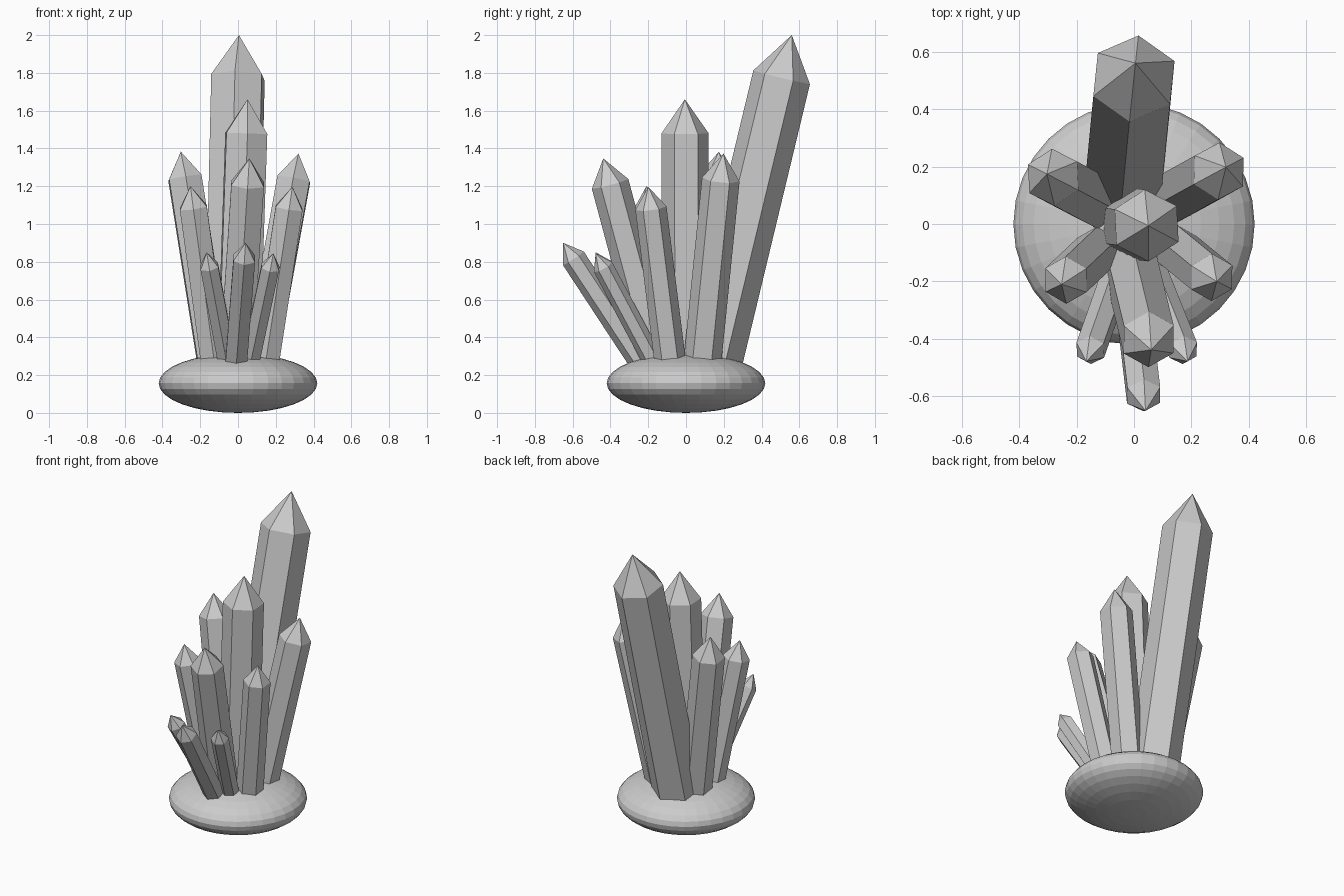
import bpy, bmesh, math
from mathutils import Vector, Matrix

if "Cube" in bpy.data.objects:
    bpy.data.objects.remove(bpy.data.objects["Cube"])

stone = bpy.data.materials.new("grey stone")
stone.diffuse_color = (0.6, 0.6, 0.6, 1)
stone.use_nodes = True
stone.node_tree.nodes["Principled BSDF"].inputs["Base Color"].default_value = stone.diffuse_color


def finish(bm, name):
    bmesh.ops.recalc_face_normals(bm, faces=bm.faces[:])
    mesh = bpy.data.meshes.new(name)
    bm.to_mesh(mesh)
    bm.free()
    mesh.materials.append(stone)
    obj = bpy.data.objects.new(name, mesh)
    bpy.context.collection.objects.link(obj)
    return obj


def crystal(name, foot, tip, radius, cap, twist=0):
    """Six-sided prism from foot towards tip, ending in a pyramid of height cap."""
    foot, tip = Vector(foot), Vector(tip)
    axis = tip - foot
    place = Matrix.Translation(foot) @ Vector((0, 0, 1)).rotation_difference(axis).to_matrix().to_4x4()
    bm = bmesh.new()

    def ring(z):
        angles = [math.radians(90 + twist + 60 * i) for i in range(6)]
        return [bm.verts.new(place @ Vector((radius * math.cos(a), radius * math.sin(a), z))) for a in angles]

    low, high = ring(0), ring(axis.length - cap)
    point = bm.verts.new(tip)
    bm.faces.new(low[::-1])
    for i in range(6):
        j = (i + 1) % 6
        bm.faces.new((low[i], low[j], high[j], high[i]))
        bm.faces.new((high[i], high[j], point))
    return finish(bm, name)


# flattened rock base
bm = bmesh.new()
bmesh.ops.create_uvsphere(bm, u_segments=32, v_segments=16, radius=1)
bmesh.ops.transform(bm, verts=bm.verts[:],
                    matrix=Matrix.Translation((0, 0, 0.157)) @ Matrix.Diagonal((0.42, 0.42, 0.157, 1)))
finish(bm, "rock_base")

# crystals: foot, tip, radius, cap height, twist
crystal("tall_back_crystal", (-0.037, 0.127, 0.2), (0.005, 0.56, 2.0), 0.155, 0.23, -6)
crystal("centre_crystal", (0.0, 0.0, 0.2), (0.05, -0.006, 1.66), 0.125, 0.18, 3)
crystal("back_right_crystal", (0.107, 0.08, 0.2), (0.32, 0.198, 1.373), 0.1, 0.14, -2)
crystal("back_left_crystal", (-0.116, 0.075, 0.2), (-0.303, 0.174, 1.383), 0.1, 0.14, 3)
crystal("front_right_crystal", (0.135, -0.075, 0.2), (0.288, -0.2, 1.197), 0.083, 0.115)
crystal("front_left_crystal", (-0.115, -0.08, 0.2), (-0.252, -0.21, 1.2), 0.083, 0.115)
crystal("front_centre_crystal", (-0.015, -0.13, 0.2), (0.06, -0.438, 1.347), 0.1, 0.14)
crystal("small_front_crystal", (-0.015, -0.19, 0.2), (0.04, -0.65, 0.9), 0.066, 0.098)
crystal("small_left_crystal", (-0.045, -0.135, 0.2), (-0.166, -0.478, 0.85), 0.055, 0.085)
crystal("small_right_crystal", (0.05, -0.135, 0.2), (0.187, -0.478, 0.845), 0.055, 0.085)
